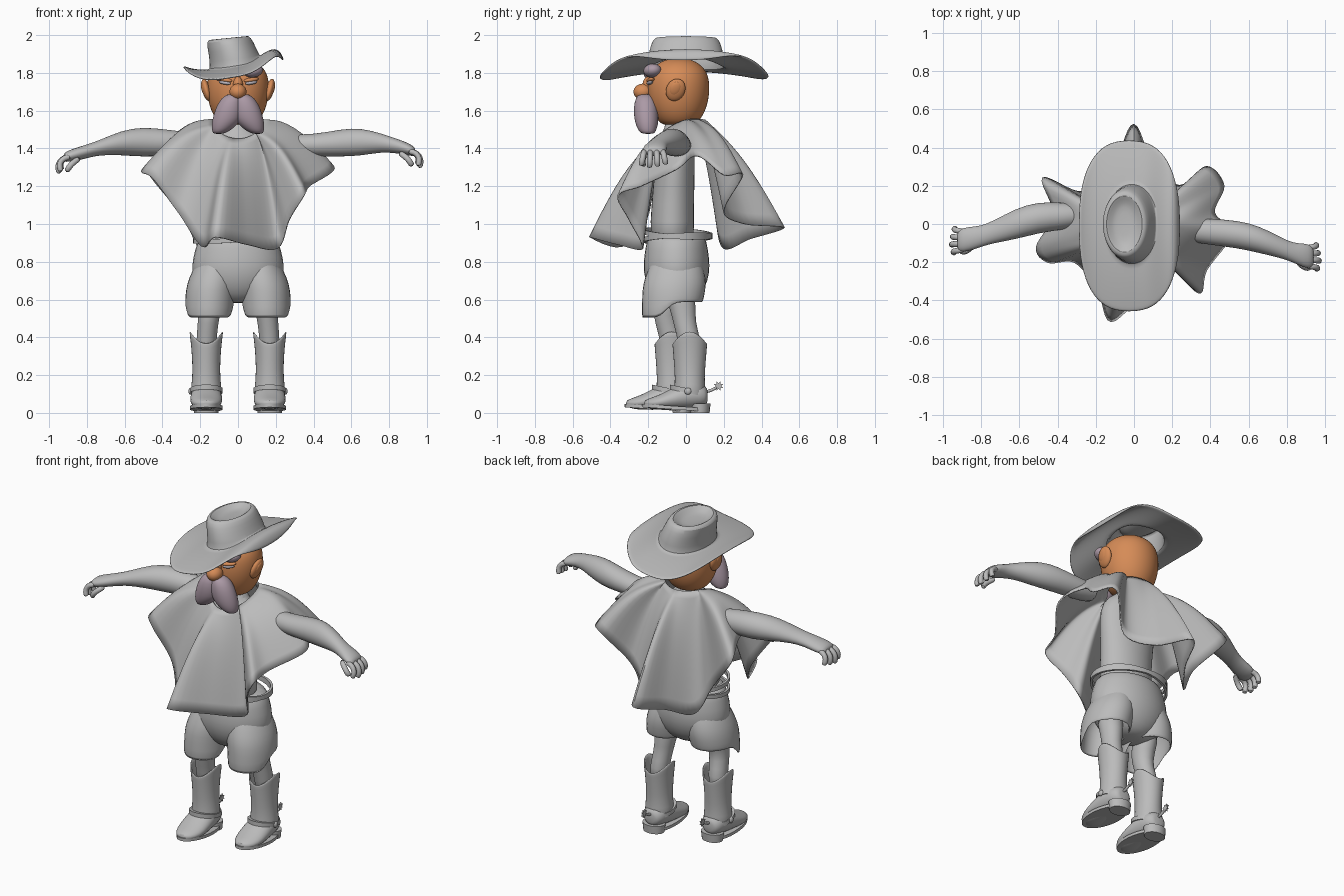
import bpy, bmesh, math
from mathutils import Vector, Matrix, Euler

cube = bpy.data.objects.get("Cube")
if cube:
    bpy.data.objects.remove(cube, do_unlink=True)


def material(name, rgb):
    mat = bpy.data.materials.new(name)
    mat.use_nodes = True
    mat.diffuse_color = (*rgb, 1)
    mat.node_tree.nodes["Principled BSDF"].inputs["Base Color"].default_value = (*rgb, 1)
    return mat


GREY = material("plain grey", (.5, .5, .5))
SKIN = material("tan skin", (.67, .26, .095))
HAIR = material("mauve hair", (.41, .32, .38))
EYE = material("pale eye", (.5, .47, .52))


def finish(name, bm, mat, sub=0, thick=0, angle=60):
    """Turn a bmesh into a smooth shaded object with its modifiers."""
    bmesh.ops.recalc_face_normals(bm, faces=bm.faces)
    mesh = bpy.data.meshes.new(name)
    bm.to_mesh(mesh)
    bm.free()
    mesh.materials.append(mat)
    mesh.shade_smooth()
    mesh.set_sharp_from_angle(angle=math.radians(angle))
    obj = bpy.data.objects.new(name, mesh)
    bpy.context.collection.objects.link(obj)
    if thick:
        solid = obj.modifiers.new("thickness", "SOLIDIFY")
        solid.thickness, solid.offset = thick, 0
    if sub:
        obj.modifiers.new("rounding", "SUBSURF").levels = sub
        obj.modifiers["rounding"].render_levels = sub
    return obj


def ring(centre, u, v, wave=0, count=16, power=1):
    """Ellipse of points spanned by the half axes u and v; a power below one squares it."""
    points = []
    for i in range(count):
        a = math.tau * i / count
        c, s = (math.copysign(abs(f) ** power, f) for f in (math.cos(a), math.sin(a)))
        lift = Vector((0, 0, wave * math.cos(2 * a)))
        points.append(Vector(centre) + Vector(u) * c + Vector(v) * s + lift)
    return points


def loft(name, rings, mat=GREY, start=True, end=True, sub=1, thick=0):
    bm = bmesh.new()
    rows = [[bm.verts.new(p) for p in points] for points in rings]
    count = len(rows[0])
    for a, b in zip(rows, rows[1:]):
        for i in range(count):
            j = (i + 1) % count
            bm.faces.new((a[i], a[j], b[j], b[i]))
    if start:
        bm.faces.new(rows[0])
    if end:
        bm.faces.new(rows[-1])
    return finish(name, bm, mat, sub, thick)


def column(name, levels, mat=GREY, **options):
    """Loft of level ellipses, each given as x, y, z, x radius, y radius."""
    return loft(name, [ring((x, y, z), (rx, 0, 0), (0, ry, 0)) for x, y, z, rx, ry in levels], mat, **options)


def tube(name, path, radius, side):
    path, side = [Vector(p) for p in path], Vector(side)
    rings = []
    for i, p in enumerate(path):
        tangent = path[min(i + 1, len(path) - 1)] - path[max(i - 1, 0)]
        across = side.cross(tangent).normalized()
        rings.append(ring(p, side * radius, across * radius, count=8))
    return loft(name, rings)


def blob(name, centre, radii, mat, turn=(0, 0, 0)):
    bm = bmesh.new()
    matrix = Matrix.LocRotScale(Vector(centre), Euler(turn), Vector(radii))
    bmesh.ops.create_uvsphere(bm, u_segments=24, v_segments=16, radius=1, matrix=matrix)
    return finish(name, bm, mat)


# Head and face
column("head", [(0, -.04, z, r, r) for z, r in (
    (1.52, .07), (1.54, .11), (1.6, .148), (1.68, .168), (1.76, .168), (1.82, .148), (1.865, .09), (1.875, .04))],
    SKIN, sub=2)
blob("nose", (0, -.228, 1.7), (.045, .05, .043), SKIN)
blob("nose_bridge", (0, -.2, 1.735), (.026, .03, .045), SKIN)
for side, word in ((1, "left"), (-1, "right")):
    blob(word + "_ear", (side * .168, -.055, 1.71), (.022, .05, .062), SKIN, (-.4, side * .25, 0))
    blob(word + "_ear_bowl", (side * .182, -.057, 1.715), (.012, .03, .04), SKIN, (-.4, side * .25, 0))
    blob(word + "_eye", (side * .07, -.192, 1.748), (.034, .013, .01), EYE, (0, side * -.15, side * .35))
    blob(word + "_eyelid", (side * .07, -.188, 1.763), (.042, .017, .012), SKIN, (0, side * -.15, side * .35))
    column(word + "_moustache", [(side * x, y, z, rx, ry) for x, y, z, rx, ry in (
        (.02, -.215, 1.69, .03, .03), (.032, -.215, 1.67, .055, .052), (.045, -.213, 1.62, .073, .066),
        (.056, -.21, 1.56, .08, .066), (.072, -.207, 1.525, .069, .06), (.092, -.205, 1.49, .046, .046),
        (.105, -.2, 1.476, .025, .03))], HAIR)
blob("left_eyebrow", (.08, -.178, 1.812), (.054, .046, .036), HAIR, (0, -.15, .4))
blob("right_eyebrow", (-.08, -.18, 1.785), (.052, .04, .024), HAIR, (0, -.2, -.4))


# Hat: dented crown and curled brim in one sheet, its left lip rolled over
def brim_height(p):
    if p.x > 0:
        rise = .1 * p.x + .065 * math.sin(min(p.x / .2, 1) * math.pi / 2) ** 3
        curl = rise * (1 - 1.2 * p.y ** 2) - 32 * max(p.x - .195, 0) ** 2
    else:
        curl = .2 * p.x + .045 * (p.x / .28) ** 4
    return 1.84 + curl - .055 * (p.y / .45) ** 2


hat = []
for x, z, rx, ry in ((-.05, 1.95, .03, .06), (-.05, 1.957, .07, .12), (-.05, 1.986, .095, .148),
                     (-.05, 1.975, .114, .172), (-.03, 1.92, .12, .188), (-.015, 1.87, .13, .198)):
    points = ring((x, 0, z), (rx, 0, .1 * rx), (0, ry, 0), count=32)
    hat.append(points)
for t in (0, .12, .35, .6, .8, .9, 1):
    points = ring((-.01 - .015 * t, -.01 * t, 0), (.135 + .13 * t, 0, 0), (0, .2 + .25 * t, 0),
                  count=32, power=1 - .2 * t)
    for p in points:
        p.z = brim_height(p)
    hat.append(points)
loft("hat", hat, end=False, thick=.012)

# Poncho: hem outline joined to the neckline by a draped sheet
hem = [Vector(p) for p in (
    (-.12, -.51, .93), (.05, -.36, .89), (.21, -.23, .87), (.27, -.3, 1.02), (.35, -.36, 1.15),
    (.38, -.24, 1.2), (.51, -.05, 1.29), (.42, .06, 1.36), (.47, .2, 1.26), (.38, .3, 1.26),
    (.24, .2, 1.07), (.1, .31, 1), (0, .52, .98), (-.09, .34, .92), (-.2, .2, .87), (-.3, .17, 1.05),
    (-.48, .24, 1.28), (-.42, .05, 1.36), (-.51, -.12, 1.28), (-.45, -.2, 1.24),
    (-.31, -.2, 1.05), (-.19, -.34, .88))]


def smooth_loop(points, steps):
    out, n = [], len(points)
    for i in range(n):
        a, b, c, d = (points[(i + k) % n] for k in (-1, 0, 1, 2))
        for s in range(steps):
            t = s / steps
            out.append(b + .5 * t * (c - a + t * (2 * a - 5 * b + 4 * c - d + t * (3 * (b - c) + d - a))))
    return out


def drape(edge, t):
    a = math.atan2(edge.y + .03, edge.x)
    neck = Vector((.135 * math.cos(a), -.03 + .13 * math.sin(a),
                   1.5 + .05 * math.sin(a) + .04 * math.cos(a) ** 2))
    return neck.lerp(edge, t) + Vector((0, 0, .06 * math.sin(math.pi * t)))


outline = smooth_loop(hem, 6)
loft("poncho", [[drape(p, k / 12) for p in outline] for k in range(13)],
     start=False, end=False, sub=0, thick=.008)

# Neck, torso and belts
column("torso", [(0, -.07, .88, .18, .12), (0, -.075, 1, .165, .118), (0, -.065, 1.2, .172, .112),
                 (0, -.055, 1.38, .2, .105), (0, -.05, 1.47, .14, .09), (0, -.04, 1.5, .075, .075),
                 (0, -.04, 1.56, .07, .07)])
for name, height, tilt in (("upper_belt", .95, -.06), ("lower_belt", .925, .05)):
    loft(name, [ring((0, -.045, height + dz), (.225 + out, 0, tilt * .3), (0, .172 + out, tilt * .2), count=32)
                for dz, out in ((-.012, 0), (-.012, .014), (.012, .014), (.012, 0), (-.012, 0))],
         start=False, end=False, sub=0)

# Arms and hands
arms = {
    "left": [(.25, -.03, 1.42, .06, .06), (.4, -.04, 1.415, .07, .058), (.55, -.055, 1.43, .074, .075),
             (.65, -.08, 1.435, .072, .075), (.76, -.12, 1.43, .057, .05), (.83, -.15, 1.415, .05, .04),
             (.89, -.165, 1.4, .066, .035), (.93, -.172, 1.385, .06, .028), (.94, -.172, 1.38, .04, .015)],
    "right": [(-.25, .05, 1.43, .06, .06), (-.38, .04, 1.43, .072, .07), (-.5, .035, 1.435, .084, .082),
              (-.62, 0, 1.43, .082, .066), (-.73, -.04, 1.405, .06, .04), (-.8, -.065, 1.385, .055, .037),
              (-.87, -.08, 1.365, .066, .035), (-.915, -.087, 1.355, .06, .028), (-.925, -.087, 1.35, .04, .015)]}
for word, path in arms.items():
    side = 1 if word == "left" else -1
    loft(word + "_arm", [ring((x, y, z), (0, ry, 0), (0, 0, rz)) for x, y, z, ry, rz in path])
    wrist = Vector(path[-2][:3])
    for k in range(4):
        reach = 1 - .12 * abs(k - 1.2)
        knuckle = wrist + Vector((side * -.03, (k - 1.5) * .031, 0))
        spread = (k - 1.5) * .003
        tube(f"{word}_finger_{k + 1}", [knuckle + Vector((side * x * reach, spread * n, z * reach))
             for n, (x, z) in enumerate(((0, 0), (.04, -.005), (.065, -.028), (.072, -.06), (.06, -.092)))],
             .017, (0, 1, 0))
    tube(word + "_thumb", [wrist + Vector((side * x, y, z)) for x, y, z in (
        (-.08, -.03, -.005), (-.04, -.055, -.03), (-.02, -.06, -.055), (-.005, -.05, -.08))], .017, (0, 1, 0))

# Shorts: hips and two flared legs whose hems hang lower in front
column("shorts_hips", [(0, -.05, z, rx, ry) for z, rx, ry in (
    (.935, .2, .15), (.92, .215, .16), (.82, .246, .178), (.74, .252, .18), (.66, .22, .155), (.6, .13, .11),
    (.58, .05, .06))])
for side, word in ((1, "left"), (-1, "right")):
    rings = [ring((side * x, y, z), (rx, 0, 0), (0, ry, 0)) for x, y, z, rx, ry in (
        (.11, -.05, .84, .07, .11), (.122, -.053, .75, .12, .15), (.138, -.06, .68, .13, .166),
        (.148, -.068, .62, .128, .162), (.152, -.073, .56, .126, .16))]
    for p in rings[-1]:
        p.z = .5 if p.y < -.13 else .585
    loft(word + "_shorts_leg", rings, start=False, end=False, thick=.012)

# Legs, boots and spurs
for side, word in ((1, "left"), (-1, "right")):
    x, y = side * .168, .02 if side > 0 else -.075
    column(word + "_leg", [(side * .14, -.05, .7, .08, .09), (side * .15, y - .035, .55, .062, .07),
                           (side * .158, y - .03, .48, .055, .06), (x, y, .38, .055, .062), (x, y, .3, .05, .055)])
    loft(word + "_boot_shaft", [ring((x, y, z), (rx, 0, 0), (0, ry, 0), wave) for z, rx, ry, wave in (
        (.4, .088, .09, .035), (.37, .08, .088, .02), (.28, .07, .082, 0),
        (.18, .07, .074, 0), (.12, .08, .08, 0), (.08, .075, .08, 0))], start=False, thick=.01)
    loft(word + "_boot_foot", [ring((x, y + dy, z), (rx, 0, 0), (0, 0, rz)) for dy, z, rx, rz in (
        (.095, .09, .03, .03), (.085, .09, .06, .055), (.02, .1, .08, .08), (-.06, .083, .086, .068),
        (-.14, .06, .088, .045), (-.2, .05, .07, .032), (-.245, .05, .03, .016))])
    loft(word + "_boot_sole", [ring((x, y - .075, z), (.086, 0, 0), (0, .175, -.012), count=32)
                               for z in (.018, .036)], sub=0)
    column(word + "_boot_heel", [(x, y + .055, 0, .065, .05), (x, y + .055, .05, .07, .055)], sub=0)
    loft(word + "_spur_strap", [ring((x, y - .012, z), (.086, 0, 0), (0, .094, -.02), count=32)
                                for z in (.105, .13)], sub=0)
    blob(word + "_strap_button", (x + side * .084, y - .01, .115), (.01, .018, .018), GREY)
    tube(word + "_spur_arm", [(x, y + dy, z) for dy, z in ((.07, .11), (.11, .115), (.15, .14))], .009, (1, 0, 0))
    star = []
    for dx in (-.004, .004):
        star.append([Vector((x + dx, y + .152 + r * math.cos(a), .142 + r * math.sin(a)))
                     for a, r in ((math.tau * k / 16, .026 if k % 2 else .014) for k in range(16))])
    loft(word + "_spur_star", star, sub=0)
